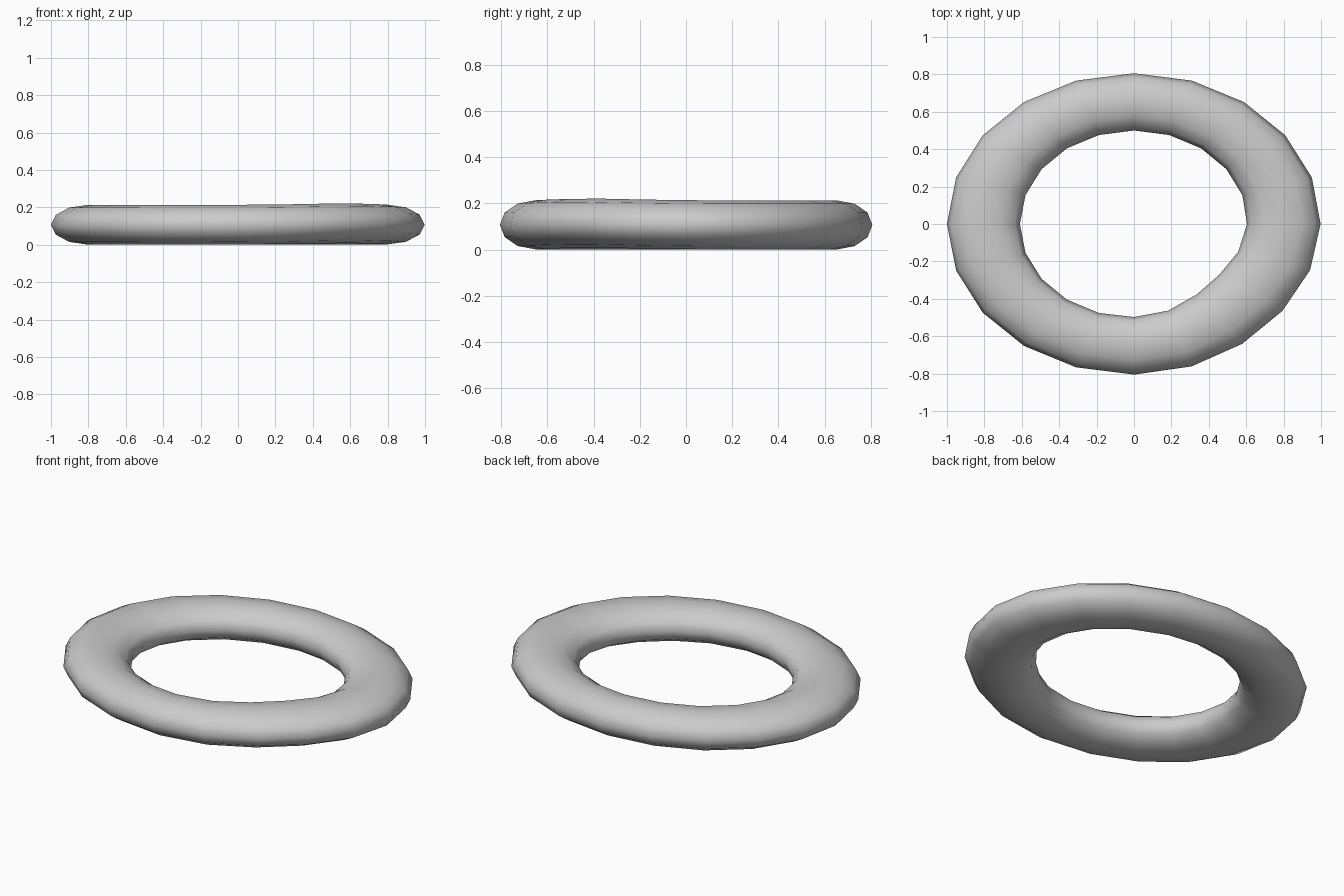
import bpy, bmesh
from math import sin, cos, tau, radians, exp

if "Cube" in bpy.data.objects:
    bpy.data.objects.remove(bpy.data.objects["Cube"])

MAJOR, MINOR = 20, 12

bm = bmesh.new()
rings = []
for i in range(MAJOR):
    a = tau * i / MAJOR
    # slight hand-made unevenness at the front right
    d = (a - radians(318) + tau / 2) % tau - tau / 2
    bump = exp(-(d / 0.5) ** 2)
    ring = []
    for j in range(MINOR):
        t = tau * j / MINOR
        rx = 0.805 + 0.195 * cos(t)
        ry = 0.653 + 0.153 * cos(t)
        k = 1 - bump * (0.05 - 0.03 * cos(t))
        z = 0.107 + 0.106 * sin(t) + 0.008 * bump
        ring.append(bm.verts.new((rx * cos(a) * k, ry * sin(a) * k, z)))
    rings.append(ring)

# Skin the oval ring
for i in range(MAJOR):
    p, q = rings[i], rings[(i + 1) % MAJOR]
    for j in range(MINOR):
        n = (j + 1) % MINOR
        bm.faces.new((p[j], q[j], q[n], p[n])).smooth = True
bmesh.ops.recalc_face_normals(bm, faces=bm.faces)

mesh = bpy.data.meshes.new("oval_ring")
bm.to_mesh(mesh)
bm.free()
bpy.context.collection.objects.link(bpy.data.objects.new("oval_ring", mesh))
